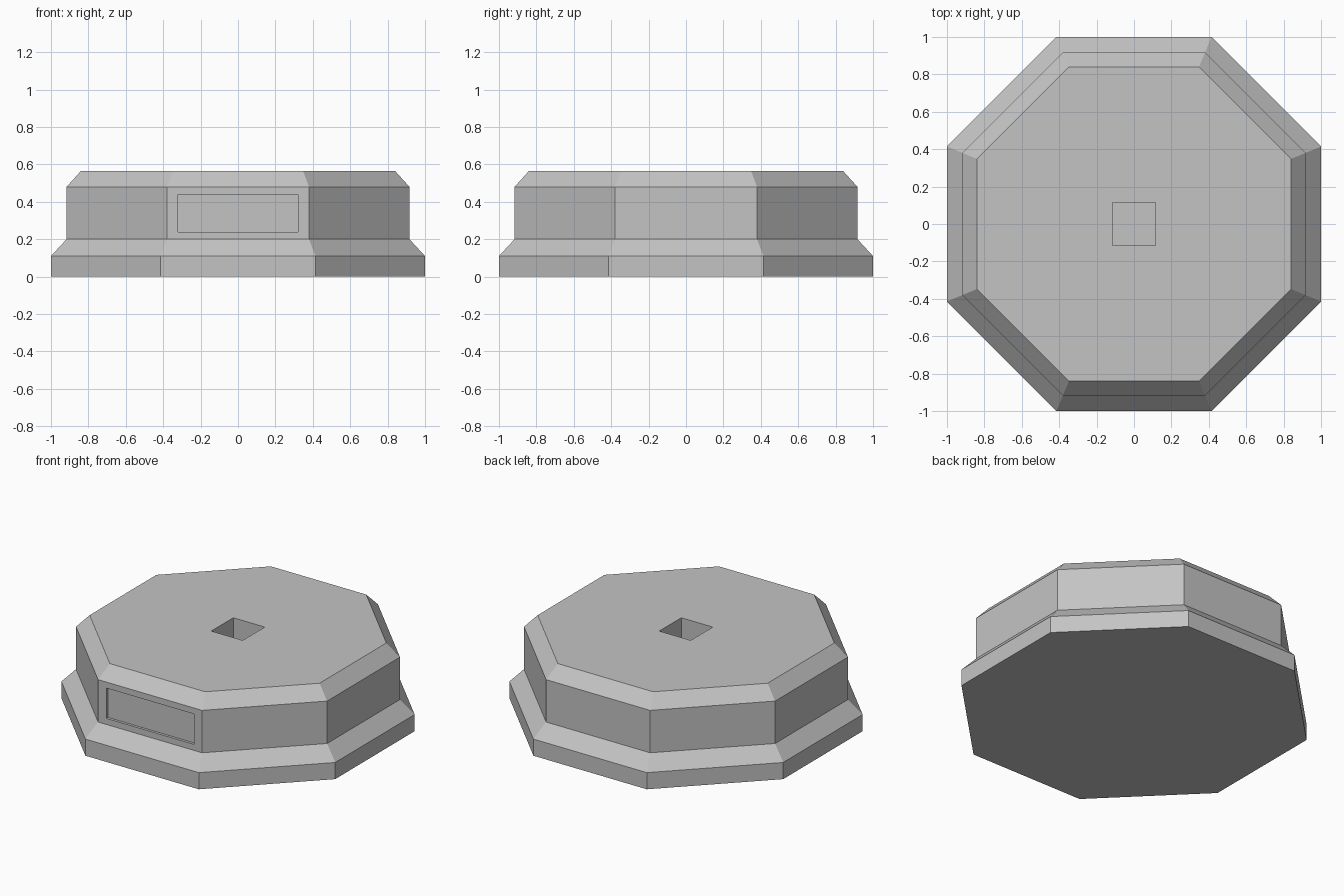
import bpy
import bmesh
from math import cos, pi, tau, sin

cube = bpy.data.objects.get("Cube")
if cube:
    bpy.data.objects.remove(cube, do_unlink=True)

stone = bpy.data.materials.new("plain_grey")
stone.use_nodes = True
grey = (0.55, 0.55, 0.55, 1)
stone.diffuse_color = grey
stone.node_tree.nodes["Principled BSDF"].inputs["Base Color"].default_value = grey


def make_object(name, bm):
    bmesh.ops.recalc_face_normals(bm, faces=bm.faces)
    mesh = bpy.data.meshes.new(name)
    bm.to_mesh(mesh)
    bm.free()
    mesh.materials.append(stone)
    obj = bpy.data.objects.new(name, mesh)
    bpy.context.collection.objects.link(obj)
    return obj


def octagon_stack(name, profile, sides=8):
    """Stack octagonal rings given as (distance to flat, height)."""
    bm = bmesh.new()
    rings = []
    for flat, z in profile:
        r = flat / cos(pi / sides)
        angles = [tau * (i + 0.5) / sides for i in range(sides)]
        rings.append([bm.verts.new((r * cos(a), r * sin(a), z)) for a in angles])
    for low, high in zip(rings, rings[1:]):
        for i in range(sides):
            j = (i + 1) % sides
            bm.faces.new((low[i], low[j], high[j], high[i]))
    bm.faces.new(rings[0])
    bm.faces.new(rings[-1])
    return make_object(name, bm)


def cut_box(target, name, low, high):
    """Cut a box-shaped recess out of the target."""
    bm = bmesh.new()
    bmesh.ops.create_cube(bm, size=1)
    for v in bm.verts:
        v.co = [l + (c + 0.5) * (h - l) for c, l, h in zip(v.co, low, high)]
    cutter = make_object(name, bm)
    cutter.hide_render = True
    mod = target.modifiers.new(name, "BOOLEAN")
    mod.operation = "DIFFERENCE"
    mod.solver = "EXACT"
    mod.object = cutter
    bpy.context.view_layer.objects.active = target
    bpy.ops.object.modifier_apply(modifier=mod.name)
    bpy.data.objects.remove(cutter, do_unlink=True)


# Stepped octagonal plinth with two bevelled ledges
plinth = octagon_stack("plinth", [(1, 0), (1, 0.11), (0.917, 0.2), (0.917, 0.48), (0.84, 0.565)])

# Square socket in the top
cut_box(plinth, "socket_cutter", (-0.115, -0.115, 0.28), (0.115, 0.115, 0.7))

# Shallow panel recess in the front
cut_box(plinth, "panel_cutter", (-0.32, -1.1, 0.24), (0.32, -0.9, 0.44))
